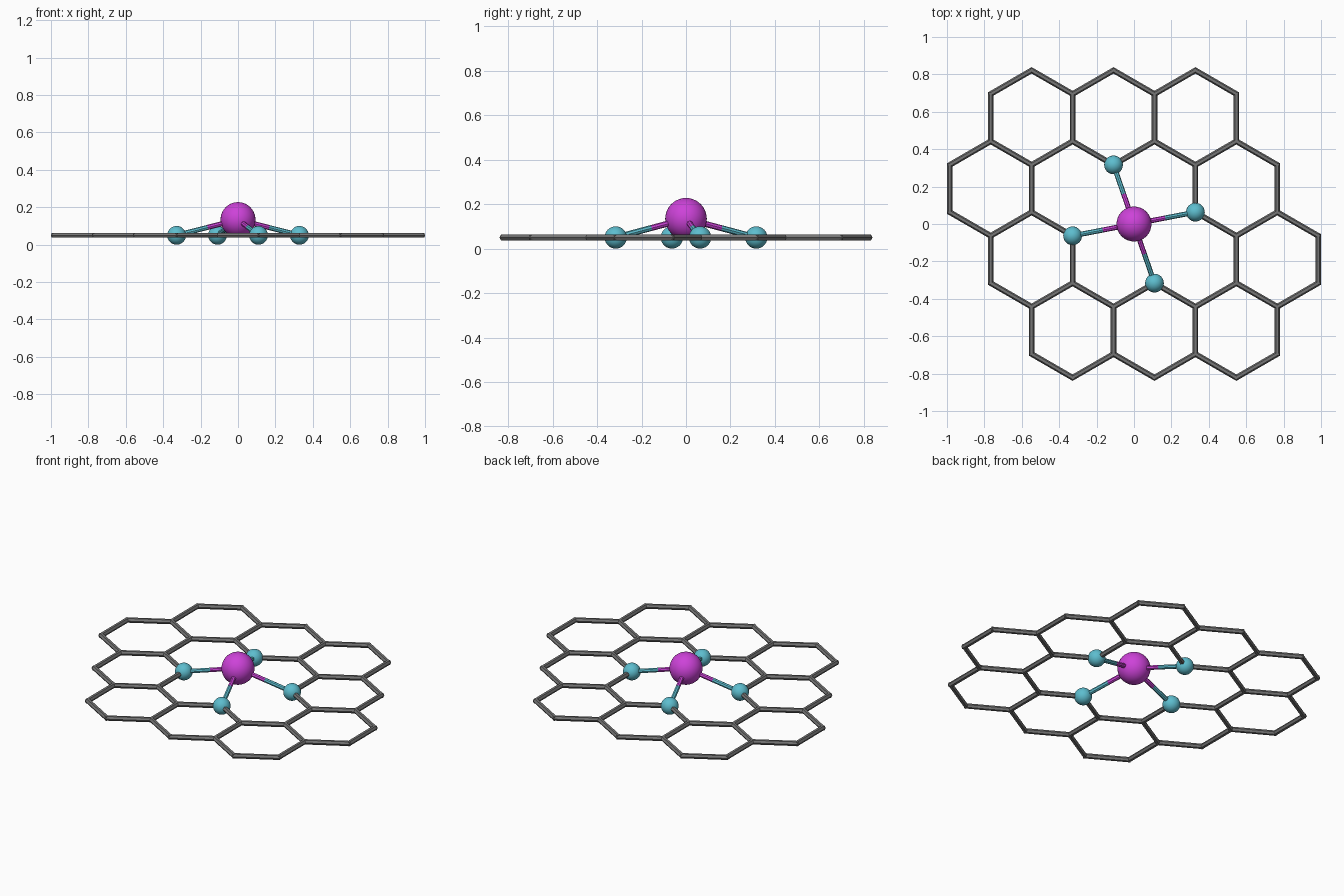
import bpy, bmesh, math
from mathutils import Vector

if "Cube" in bpy.data.objects:
    bpy.data.objects.remove(bpy.data.objects["Cube"])

R = 0.015                      # sheet rod radius
W = (1 - R) / 2.25             # hexagon cell width
A = W / math.sqrt(3)           # bond length
Z = 0.05                       # sheet height
METAL = Vector((0, 0, 0.134))  # central atom


def material(name, color):
    m = bpy.data.materials.new(name)
    m.diffuse_color = (*color, 1)
    m.use_nodes = True
    m.node_tree.nodes["Principled BSDF"].inputs["Base Color"].default_value = m.diffuse_color
    return m


grey = material("grey", (0.18, 0.18, 0.18))
cyan = material("cyan", (0.11, 0.51, 0.62))
magenta = material("magenta", (0.61, 0.055, 0.69))


def add_rod(bm, a, b, r, extend=0.0, sides=6):
    """Capped prism from a to b with a flat face on top."""
    d = (b - a).normalized()
    side = d.cross(Vector((0, 0, 1))).normalized()
    up = side.cross(d)
    rings = []
    for p in (a - d * extend, b + d * extend):
        rings.append([bm.verts.new(p + r * (side * math.cos(t) + up * math.sin(t)))
                      for t in (2 * math.pi * k / sides for k in range(sides))])
    for k in range(sides):
        j = (k + 1) % sides
        bm.faces.new((rings[0][k], rings[0][j], rings[1][j], rings[1][k]))
    bm.faces.new(rings[0])
    bm.faces.new(rings[1])


def finish(bm, name, mat):
    bmesh.ops.recalc_face_normals(bm, faces=bm.faces)
    me = bpy.data.meshes.new(name)
    bm.to_mesh(me)
    bm.free()
    me.materials.append(mat)
    ob = bpy.data.objects.new(name, me)
    bpy.context.collection.objects.link(ob)
    return ob


def ball(name, center, r, mat):
    bm = bmesh.new()
    bmesh.ops.create_uvsphere(bm, u_segments=32, v_segments=20, radius=r)
    bmesh.ops.translate(bm, verts=bm.verts, vec=center)
    ob = finish(bm, name, mat)
    ob.data.shade_smooth()


# Honeycomb: rows of (count, first centre x in cell widths, centre y in bond lengths)
rows = [(3, -1.25, 2.25), (4, -1.75, 0.75), (4, -1.25, -0.75), (3, -0.75, -2.25)]
edges = {}
for count, x0, y in rows:
    for i in range(count):
        c = Vector(((x0 + i) * W, y * A, Z))
        pts = [c + A * Vector((math.sin(k * math.pi / 3), math.cos(k * math.pi / 3), 0))
               for k in range(6)]
        for k in range(6):
            p, q = pts[k], pts[(k + 1) % 6]
            key = tuple(round(v, 3) + 0.0 for v in ((p + q) / 2))
            edges[key] = (p, q)

# The two central atoms are missing, leaving a hole in the sheet
holes = [Vector((-W / 4, A / 4, Z)), Vector((W / 4, -A / 4, Z))]
bm = bmesh.new()
for p, q in edges.values():
    if all((e - h).length > 0.01 for e in (p, q) for h in holes):
        add_rod(bm, p, q, R, extend=R * math.tan(math.pi / 6))
finish(bm, "carbon_sheet", grey)

# Central metal atom
ball("metal_atom", METAL, 0.0935, magenta)

# Four bonded atoms around the hole, each with a two-coloured bond
corners = [Vector((s * x, s * y, Z)) for s in (1, -1)
           for x, y in ((0.75 * W, 0.25 * A), (-0.25 * W, 1.25 * A))]
outer, inner = bmesh.new(), bmesh.new()
for i, p in enumerate(corners):
    ball(f"bonded_atom_{i + 1}", p, 0.05, cyan)
    mid = (p + METAL) / 2
    add_rod(outer, p, mid, 0.0135, sides=8)
    add_rod(inner, mid, METAL, 0.0135, sides=8)
finish(outer, "bond_outer_halves", cyan)
finish(inner, "bond_inner_halves", magenta)
